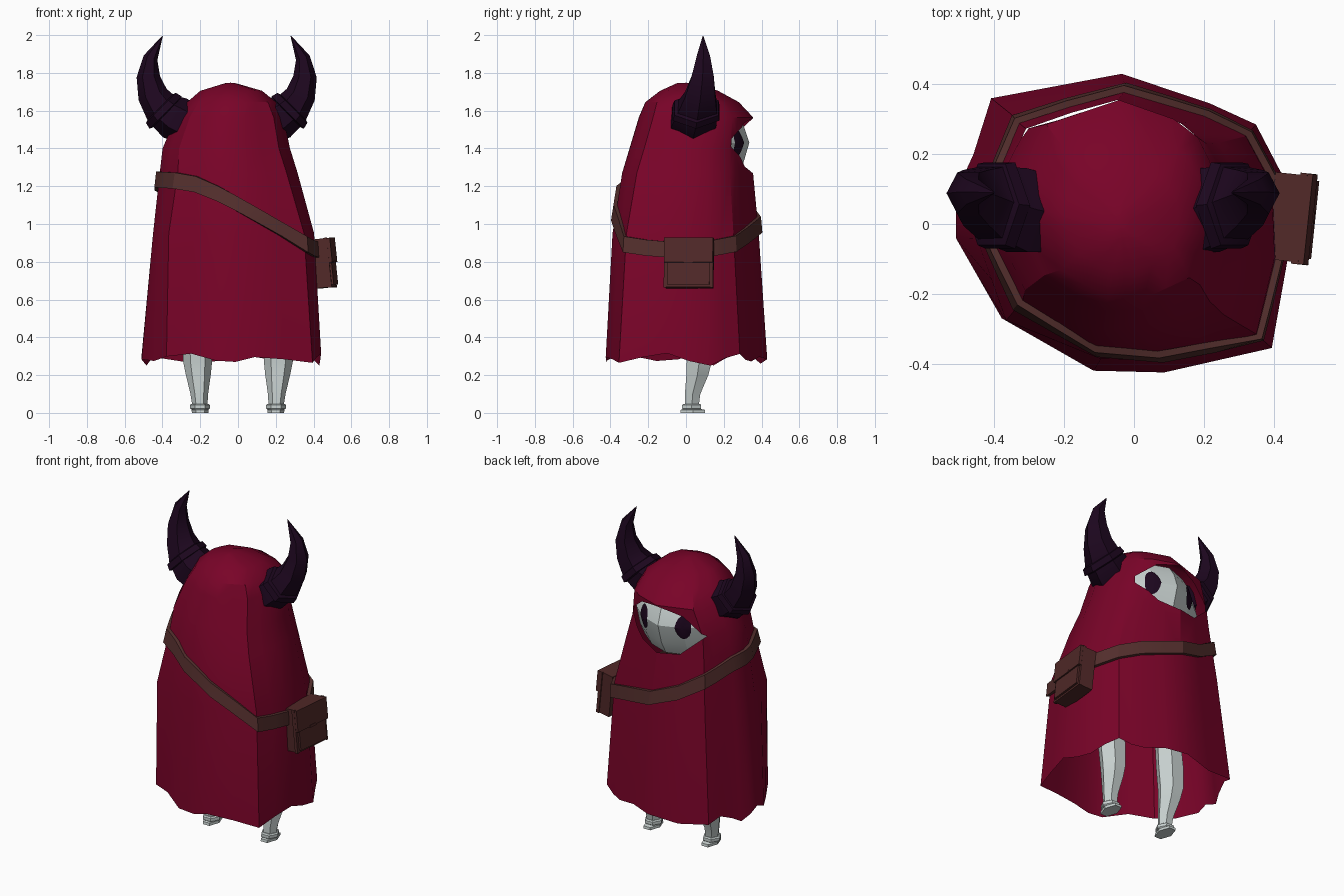
import bpy, bmesh, math
from mathutils import Vector, Matrix

if "Cube" in bpy.data.objects:
    bpy.data.objects.remove(bpy.data.objects["Cube"])


def material(name, rgb):
    m = bpy.data.materials.new(name)
    m.diffuse_color = (*rgb, 1)
    m.use_nodes = True
    m.node_tree.nodes["Principled BSDF"].inputs["Base Color"].default_value = m.diffuse_color
    return m


RED = material("cloak red", (0.19, 0.001, 0.021))
HORN = material("dark purple", (0.012, 0.002, 0.013))
BROWN = material("strap brown", (0.088, 0.028, 0.026))
BAG = material("bag brown", (0.082, 0.022, 0.021))
BONE = material("pale grey", (0.58, 0.64, 0.63))


def smooth(ob, angle):
    bpy.ops.object.select_all(action='DESELECT')
    bpy.context.view_layer.objects.active = ob
    ob.select_set(True)
    bpy.ops.object.shade_smooth_by_angle(angle=math.radians(angle))


def make(name, verts, faces, mat, angle=30):
    me = bpy.data.meshes.new(name)
    me.from_pydata([tuple(v) for v in verts], [], faces)
    me.materials.append(mat)
    ob = bpy.data.objects.new(name, me)
    bpy.context.collection.objects.link(ob)
    smooth(ob, angle)
    bpy.ops.object.mode_set(mode='EDIT')
    bpy.ops.mesh.select_all(action='SELECT')
    bpy.ops.mesh.normals_make_consistent(inside=False)
    bpy.ops.object.mode_set(mode='OBJECT')
    smooth(ob, angle)
    return ob


def loft(rings, caps=True, closed=False):
    """Join equal-length rings with quads."""
    n, m = len(rings[0]), len(rings)
    faces = []
    for k in range(m if closed else m - 1):
        a, b = k * n, (k + 1) % m * n
        faces += [(a + i, a + (i + 1) % n, b + (i + 1) % n, b + i) for i in range(n)]
    if caps and not closed:
        faces += [tuple(range(n))[::-1], tuple(range((m - 1) * n, m * n))]
    return [v for r in rings for v in r], faces


def lerp_table(table, t):
    """Piecewise linear lookup, first column is the key."""
    if t <= table[0][0]:
        return table[0][1:]
    for a, b in zip(table, table[1:]):
        if t <= b[0]:
            f = (t - a[0]) / (b[0] - a[0])
            return [p + (q - p) * f for p, q in zip(a[1:], b[1:])]
    return table[-1][1:]


# Cloak: faceted outline carried up through shrinking rings
OUTLINE = [(-.38, -.27), (-.12, -.42), (.08, -.425), (.385, -.355), (.43, -.1), (.42, .13),
           (.34, .285), (.21, .345), (-.04, .43), (-.41, .36), (-.46, .2), (-.51, .09), (-.51, -.04)]
# z, xmin, xmax, ymin, ymax, roundness, side fold
LEVELS = [(.28, -.51, .44, -.43, .43, 0, 0), (.95, -.45, .405, -.395, .385, .2, .04),
          (1.27, -.415, .32, -.345, .355, .45, 0), (1.40, -.40, .28, -.305, .345, .55, 0),
          (1.565, -.33, .245, -.255, .355, .6, 0), (1.645, -.27, .205, -.22, .28, .6, 0),
          (1.705, -.20, .13, -.14, .17, .6, 0), (1.745, -.07, -.01, -.05, .05, .6, 0)]
UNIT = [Vector(((x + .04) / .47, y / .43)) for x, y in OUTLINE]


def ring_point(i, z):
    """Cloak surface point; odd i are midpoints of the facets."""
    if i % 2:
        return (ring_point(i - 1, z) + ring_point((i + 1) % 26, z)) / 2
    x0, x1, y0, y1, r, fold = lerp_table(LEVELS, z)
    u = UNIT[i // 2]
    u = u.lerp(u.normalized(), r)
    p = Vector(((x0 + x1) / 2 + u.x * (x1 - x0) / 2, (y0 + y1) / 2 + u.y * (y1 - y0) / 2, z))
    return p + Vector((-.8, -.6, 0)) * fold if i == 0 else p


rings = [[ring_point(i, lv[0]) for i in range(26)] for lv in LEVELS]
for i, v in enumerate(rings[0]):  # ragged hem
    v.z = .285 + .024 * math.sin(i * 1.7 + .6) + .012 * math.sin(i * 1.1)
verts, faces = loft(rings, caps=False)
top = len(verts)
HUB = Vector((-.03, 0, .5))  # temporary closing point under the hem
verts += [Vector((-.04, 0, 1.748)), HUB]
faces += [(top - 26 + i, top - 26 + (i + 1) % 26, top) for i in range(26)]
faces += [((i + 1) % 26, i, top + 1) for i in range(26)]
cloak = make("cloak", verts, faces, RED)

# Hood opening, cut as a lens shape, leaving the cloak a single open sheet
CX = -.04
lens = [(-.28, 1.405), (-.15, 1.515), (0, 1.56), (.13, 1.535), (.235, 1.45), (.235, 1.41), (.12, 1.305),
        (0, 1.27), (-.14, 1.28)]
cutter = make("hood_opening_cutter", *loft([[(CX + x, y, z) for x, z in lens] for y in (.08, .6)]), RED)
cutter.hide_render = True
cut = cloak.modifiers.new("opening", 'BOOLEAN')
cut.operation, cut.solver, cut.object = 'DIFFERENCE', 'EXACT', cutter
bpy.context.view_layer.objects.active = cloak
bpy.ops.object.modifier_apply(modifier="opening")
bpy.data.objects.remove(cutter)
bm = bmesh.new()
bm.from_mesh(cloak.data)
drop = {f for v in bm.verts if (v.co - HUB).length < .001 for f in v.link_faces}
for f in bm.faces:
    c = f.calc_center_median()
    if 1.25 < c.z < 1.57 and c.y > .07 and -.33 < c.x < .2:
        if abs(f.normal.y) < .001 or all(abs(v.co.y - .08) < .0005 for v in f.verts):
            drop.add(f)
bmesh.ops.delete(bm, geom=list(drop), context='FACES')
bm.to_mesh(cloak.data)
bm.free()
smooth(cloak, 30)

# Face set back in the hood
FACE_X = [(0, .335), (.135, .285), (.25, .19), (.3, .15)]
FACE_Z = [(1.23, -.08), (1.31, -.035), (1.43, 0), (1.52, -.03), (1.58, -.07)]


def face_y(x, z):
    return lerp_table(FACE_X, abs(x))[0] + lerp_table(FACE_Z, z)[0]


cols = [-.3, -.135, 0, .135, .25]
verts = [(CX + x, face_y(x, z), z) for z, _ in FACE_Z for x in cols]
faces = [(r * 5 + c + 5, r * 5 + c + 6, r * 5 + c + 1, r * 5 + c) for r in range(4) for c in range(4)]
make("face", verts, faces, BONE, 15)

# Eyes: thin ovals lying on the face
for side, name in ((-1, "eye_left"), (1, "eye_right")):
    pts = [(side * .135, 1.43)]
    pts += [(side * .135 + .04 * math.cos(a * math.pi / 8), 1.43 + .074 * math.sin(a * math.pi / 8))
            for a in range(16)]
    make(name, [(CX + x, face_y(x, z) + .008, z) for x, z in pts],
         [(0, 1 + (i + 1) % 16, 1 + i) for i in range(16)], HORN)


# Horns: tapering bent tubes with a collar
def tube(path, sides, mirror):
    out = []
    for k, (x, y, z, r, wide) in enumerate(path):
        a, b = path[max(k - 1, 0)], path[min(k + 1, len(path) - 1)]
        d = Vector((b[0] - a[0], 0, b[2] - a[2])).normalized()
        s = Vector((d.z, 0, -d.x))
        ring = []
        for i in range(sides):
            t = 2 * math.pi * i / sides
            p = Vector((x, y, z)) + s * r * math.cos(t) + Vector((0, r * math.sin(t) * wide, 0))
            if mirror:
                p.x = -.12 - p.x
            ring.append(p)
        out.append(ring)
    return loft(out)


HORN_PATH = [(-.268, .03, 1.528, .115, 1.1), (-.335, .04, 1.562, .12, 1.15), (-.405, .058, 1.61, .098, 1.25),
             (-.452, .075, 1.685, .08, 1.15), (-.475, .088, 1.78, .062, 1.1), (-.463, .092, 1.88, .038, 1.1),
             (-.40, .09, 1.995, .002, 1)]
COLLAR = [(-.378, .053, 1.585, .105, 1.2), (-.383, .053, 1.59, .121, 1.18), (-.408, .056, 1.615, .112, 1.2),
          (-.413, .056, 1.62, .09, 1.2)]
for mirror, tag in ((False, "left"), (True, "right")):
    make("horn_" + tag, *tube(HORN_PATH, 6, mirror), HORN)
    make("horn_collar_" + tag, *tube(COLLAR, 6, mirror), HORN)

# Strap: a flat band hugging the cloak, sloping from shoulder to hip
FRONT_Z = [(-.41, 1.235), (-.25, 1.225), (-.08, 1.15), (.10, 1.045), (.28, .94), (.38, .875), (.42, .86)]
BACK_Z = [(-.41, 1.22), (-.36, 1.17), (-.25, 1.08), (-.04, 1.0), (.2, .94), (.35, .885), (.42, .86)]
sections = []
for i in range(26):
    zc = 1.1
    for _ in range(8):  # settle height against the sloping surface
        p = ring_point(i, zc)
        zc = lerp_table(FRONT_Z if p.y < 0 else BACK_Z, p.x)[0]
    section = []
    for dz, off in ((-.042, .0), (-.042, .02), (.042, .02), (.042, .0)):
        p = ring_point(i, zc + dz)
        out = Vector((p.x + .03, p.y, 0)).normalized()
        section.append(p + out * off)
    sections.append(section)
make("strap", *loft(sections, closed=True), BROWN)


# Bag: box, lid, flap and clasp, tilted with the cloak
def box(name, centre, size, mat):
    c, s = Vector(centre), Vector(size) / 2
    tilt = Matrix.Rotation(math.radians(-6), 3, 'Z') @ Matrix.Rotation(math.radians(-6), 3, 'Y')
    origin = Vector((.462, .017, .793))
    quads = [[origin + tilt @ (c + Vector((x * s.x, y * s.y, z * s.z)))
              for x, y in ((-1, -1), (1, -1), (1, 1), (-1, 1))] for z in (-1, 1)]
    return make(name, *loft(quads), mat)


box("bag_body", (-.012, 0, 0), (.09, .25, .26), BAG)
box("bag_flap", (.042, 0, .065), (.018, .26, .13), BAG)
box("bag_pocket", (.038, 0, -.06), (.014, .225, .115), BAG)
box("bag_clasp", (.05, 0, .003), (.008, .05, .015), BAG)
for s in (-1, 1):
    box("bag_edge", (.025, s * .125, 0), (.02, .012, .265), BAG)

# Legs: bent at the knee, with an ankle cuff and a small foot
LEG = [(.02, .03, .036, .036), (.10, .035, .044, .042), (.20, .06, .062, .06), (.27, .07, .072, .068),
       (.42, .06, .078, .072), (.62, .04, .07, .07)]  # z, y, rx, ry
CUFF = [(.018, .03, .044, .046), (.024, .03, .05, .052), (.042, .03, .05, .052), (.048, .03, .042, .044)]
FOOT = [(0, .036, .042, .068), (.016, .036, .042, .066), (.022, .03, .036, .045)]
for side, tag in ((-1, "left"), (1, "right")):
    for part, profile in (("leg_", LEG), ("ankle_cuff_", CUFF), ("foot_", FOOT)):
        rings = [[(side * (.2 + .05 * min(z, .3)) + rx * math.cos(a * math.pi / 3) * 1.06,
                   y + ry * math.sin(a * math.pi / 3) * 1.12, z) for a in range(6)]
                 for z, y, rx, ry in profile]
        make(part + tag, *loft(rings), BONE)
